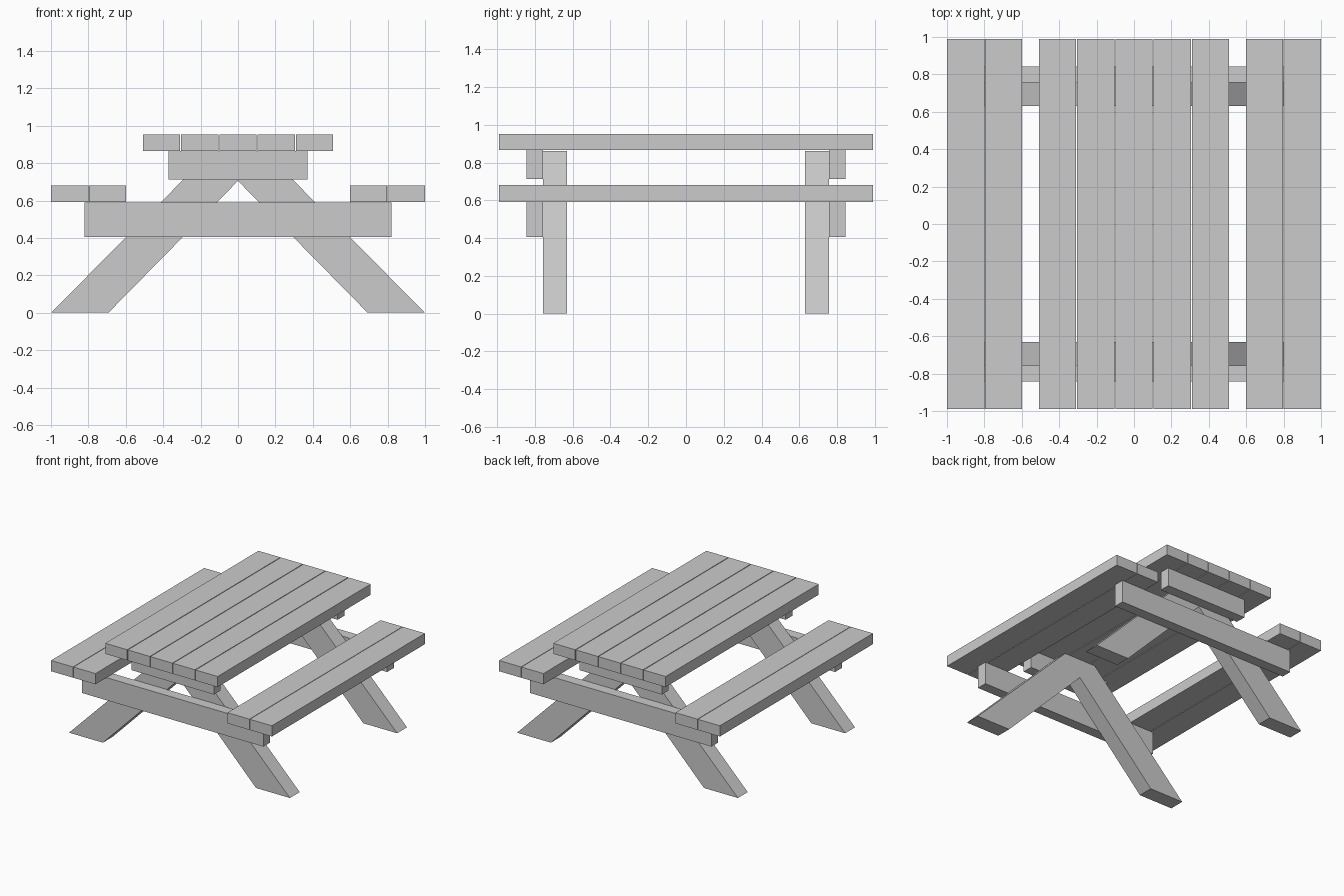
import bpy, bmesh

if "Cube" in bpy.data.objects:
    bpy.data.objects.remove(bpy.data.objects["Cube"])


def prism(name, profile, y0, y1):
    """Extrude an x-z outline from y0 to y1."""
    bm = bmesh.new()
    face = bm.faces.new([bm.verts.new((x, y0, z)) for x, z in profile])
    new = bmesh.ops.extrude_face_region(bm, geom=[face])["geom"]
    verts = [v for v in new if isinstance(v, bmesh.types.BMVert)]
    bmesh.ops.translate(bm, verts=verts, vec=(0, y1 - y0, 0))
    bmesh.ops.recalc_face_normals(bm, faces=bm.faces)
    mesh = bpy.data.meshes.new(name)
    bm.to_mesh(mesh)
    bm.free()
    obj = bpy.data.objects.new(name, mesh)
    bpy.context.collection.objects.link(obj)
    return obj


def board(name, x0, x1, y0, y1, z0, z1):
    return prism(name, [(x0, z0), (x1, z0), (x1, z1), (x0, z1)], y0, y1)


HALF = 0.99     # half length of the planks
PLANK = 0.199   # plank width

# Tabletop planks
for i in range(5):
    cx = (i - 2) * 0.2045
    board(f"table_plank_{i + 1}", cx - PLANK / 2, cx + PLANK / 2,
          -HALF, HALF, 0.865, 0.952)

# Bench planks, two per side
for side, label in ((-1, "left"), (1, "right")):
    for i, cx in enumerate((0.697, 0.9)):
        board(f"{label}_bench_plank_{i + 1}", side * cx - PLANK / 2,
              side * cx + PLANK / 2, -HALF, HALF, 0.592, 0.68)

# End frames: slanted legs meeting at the top, bench beam and tabletop cleat
LEG = [(-1, 0), (-0.693, 0), (0, 0.705), (0, 0.86), (-0.145, 0.86)]
for end, label in ((-1, "front"), (1, "back")):
    inner, mid, outer = end * 0.63, end * 0.757, end * 0.843
    y0, y1 = sorted((inner, mid))
    outline = LEG[:3] + [(-x, z) for x, z in LEG[1::-1]] + [(0.145, 0.86), LEG[4]]
    prism(f"{label}_legs", outline, y0, y1)
    y0, y1 = sorted((mid, outer))
    board(f"{label}_bench_beam", -0.82, 0.82, y0, y1, 0.405, 0.59)
    board(f"{label}_table_cleat", -0.372, 0.372, y0, y1, 0.712, 0.865)
